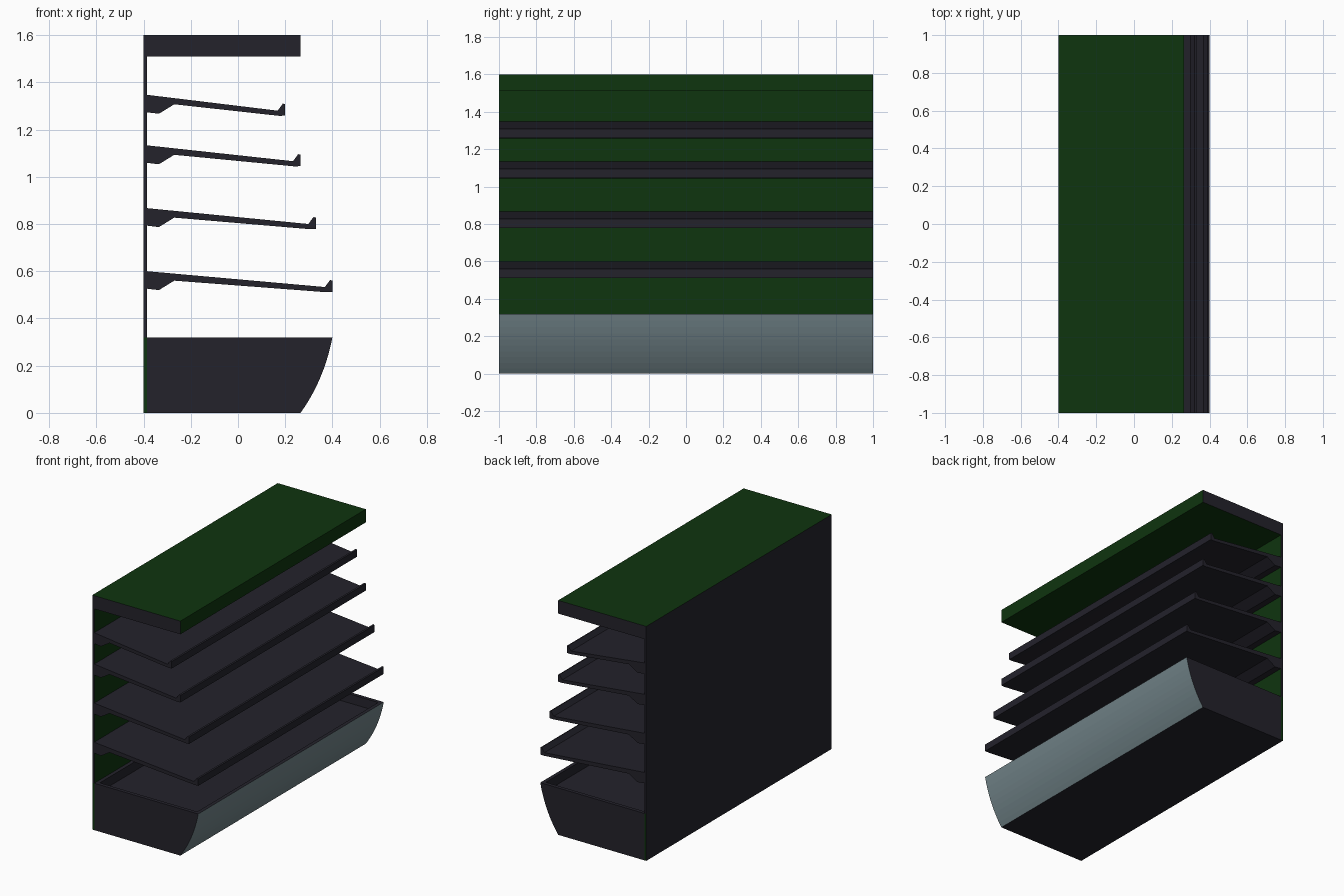
import bpy, bmesh

if "Cube" in bpy.data.objects:
    bpy.data.objects.remove(bpy.data.objects["Cube"])

def material(name, rgb):
    m = bpy.data.materials.new(name)
    m.diffuse_color = (*rgb, 1)
    m.use_nodes = True
    m.node_tree.nodes["Principled BSDF"].inputs["Base Color"].default_value = m.diffuse_color
    return m

MATS = [material("charcoal", (0.017, 0.016, 0.024)),
        material("dark green", (0.0045, 0.035, 0.0045)),
        material("steel grey", (0.17, 0.235, 0.255))]
DARK, GREEN, GREY = 0, 1, 2

def extrude(name, profile, rule, edit=None):
    """Sweep an x-z profile along the full length; rule picks colour per face."""
    bm = bmesh.new()
    a = [bm.verts.new((x, -1, z)) for x, z in profile]
    b = [bm.verts.new((x, 1, z)) for x, z in profile]
    bm.faces.new(a)
    bm.faces.new(b[::-1])
    n = len(a)
    for i in range(n):
        j = (i + 1) % n
        bm.faces.new((a[i], b[i], b[j], a[j]))
    bmesh.ops.recalc_face_normals(bm, faces=bm.faces[:])
    bm.normal_update()
    for f in bm.faces:
        f.material_index = rule(f)
    if edit:
        edit(bm)
    me = bpy.data.meshes.new(name)
    bm.to_mesh(me)
    bm.free()
    for m in MATS:
        me.materials.append(m)
    ob = bpy.data.objects.new(name, me)
    bpy.context.collection.objects.link(ob)
    return ob

def rect(x0, x1, z0, z1):
    return [(x0, z0), (x1, z0), (x1, z1), (x0, z1)]

BACK, INNER, RIM = -0.4, -0.385, 0.32

# Back panel: green inner face, dark outside; green ends beside the base
extrude("back_panel", rect(BACK, INNER, RIM, 1.51),
        lambda f: GREEN if f.normal.x > 0.5 else DARK)
extrude("back_panel_foot", rect(BACK, INNER, 0, RIM),
        lambda f: GREEN if abs(f.normal.y) > 0.5 else DARK)

# Canopy: green top, front and underside; dark ends and back
extrude("canopy", rect(BACK, 0.265, 1.51, 1.6),
        lambda f: DARK if abs(f.normal.y) > 0.5 or f.normal.x < -0.5 else GREEN)

# Base tub: curved grey front, recessed well on top
def sink_well(bm):
    top = [f for f in bm.faces if f.normal.z > 0.9]
    bmesh.ops.inset_region(bm, faces=top, thickness=0.035)
    bmesh.ops.inset_region(bm, faces=top, thickness=0.005)
    for v in top[0].verts:
        v.co.z -= 0.06

STEPS = 10
curve = []
for i in range(STEPS + 1):
    t = i / STEPS
    s = 1 - t
    curve.append((s*s*0.265 + 2*s*t*0.365 + t*t*0.4, 2*s*t*0.14 + t*t*RIM))
extrude("base_tub", [(INNER, 0)] + curve + [(INNER, RIM)],
        lambda f: GREY if f.normal.x > 0.5 else DARK, sink_well)

# Sloping shelves with a raised front lip and a thick rear bracket
for k, (tip, top) in enumerate([(0.4, 0.6), (0.33, 0.867), (0.265, 1.133), (0.2, 1.347)]):
    profile = [(INNER, top), (tip - 0.032, top - 0.067), (tip - 0.01, top - 0.037),
               (tip, top - 0.04), (tip, top - 0.088), (tip - 0.025, top - 0.089),
               (-0.27, top - 0.04), (-0.335, top - 0.08), (INNER, top - 0.074)]
    extrude(f"shelf_{k + 1}", profile, lambda f: DARK)
